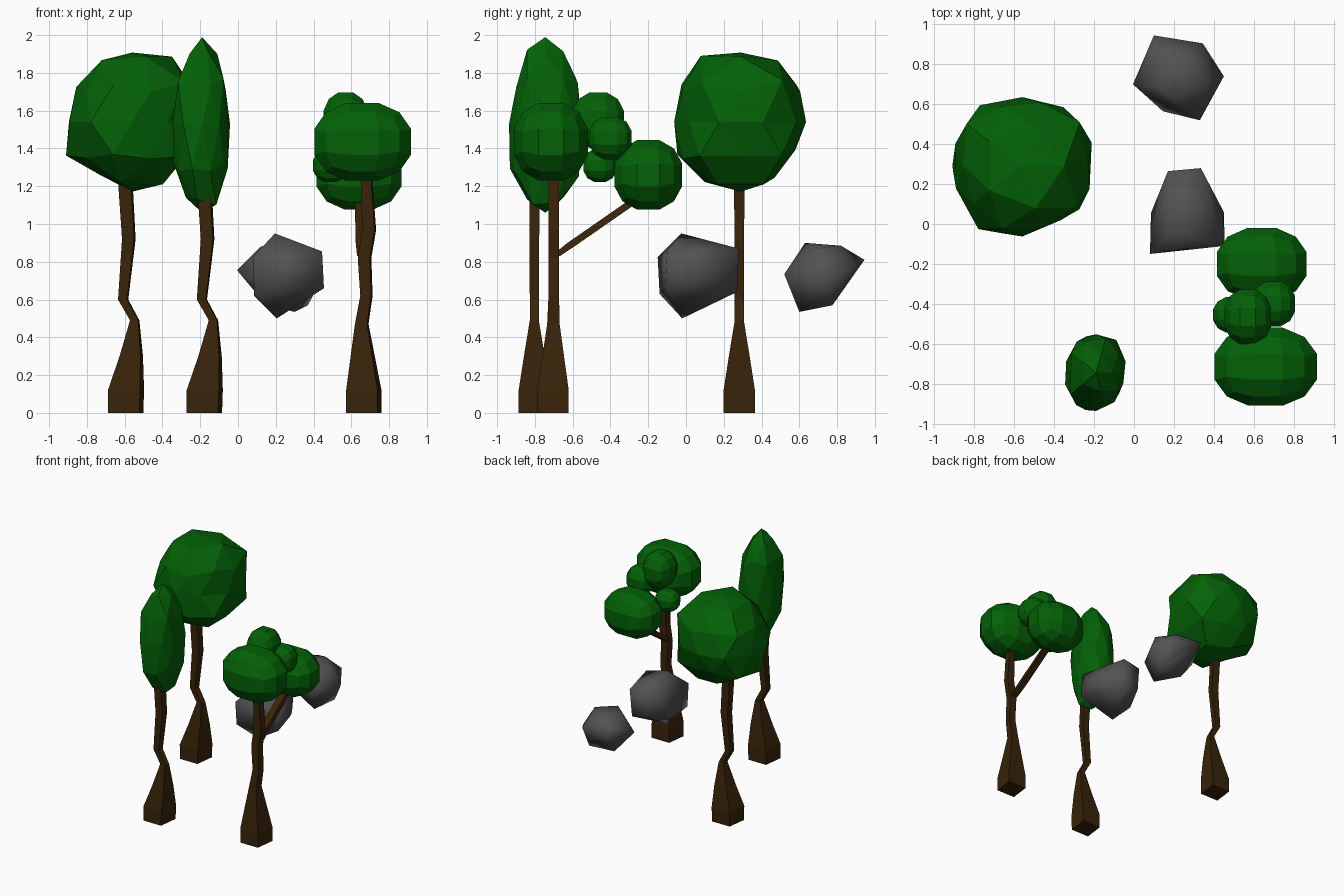
import bpy, bmesh, random
from mathutils import Vector

random.seed(11)


def material(name, rgb):
    m = bpy.data.materials.new(name)
    m.diffuse_color = (*rgb, 1)
    return m


LEAF = material("leaf_green", (0.001, 0.12, 0.002))
BARK = material("bark_brown", (0.04, 0.017, 0.003))
STONE = material("stone_grey", (0.085, 0.085, 0.085))


def finish(name, bm, mat, smooth=False):
    bmesh.ops.recalc_face_normals(bm, faces=bm.faces)
    for f in bm.faces:
        f.smooth = smooth
    me = bpy.data.meshes.new(name)
    bm.to_mesh(me)
    bm.free()
    me.materials.append(mat)
    ob = bpy.data.objects.new(name, me)
    bpy.context.collection.objects.link(ob)
    return ob


def limb(name, rings, skew=0.012):
    """Four-sided limb through rings of (x, y, z, half width x, half width y)."""
    bm = bmesh.new()
    loops = []
    for x, y, z, a, b in rings:
        k = skew * a / 0.095
        loops.append([bm.verts.new((x + i * a + j * k, y + j * b, z))
                      for i, j in ((-1, -1), (1, -1), (1, 1), (-1, 1))])
    for lo, hi in zip(loops, loops[1:]):
        for i in range(4):
            n = (i + 1) % 4
            bm.faces.new((lo[i], lo[n], hi[n], hi[i]))
    bm.faces.new(loops[0][::-1])
    bm.faces.new(loops[-1])
    return finish(name, bm, BARK)


def reach(outline, c, v):
    """How far a ray from c along v travels before leaving the outline."""
    best = 9.0
    for p, q in zip(outline, outline[1:] + outline[:1]):
        ex, ey = q[0] - p[0], q[1] - p[1]
        wx, wy = p[0] - c[0], p[1] - c[1]
        d = v[0] * ey - v[1] * ex
        if abs(d) < 1e-9:
            continue
        t = (wx * ey - wy * ex) / d
        s = (wx * v[1] - wy * v[0]) / d
        if t > 0 and -1e-6 <= s <= 1 + 1e-6:
            best = min(best, t)
    return best


def crown(name, centre, radii, front, side, top):
    """Faceted ball carved to its front, side and top outlines."""
    bm = bmesh.new()
    bmesh.ops.create_icosphere(bm, subdivisions=2, radius=1)
    c = centre
    for v in bm.verts:
        d = Vector([v.co[i] * radii[i] for i in range(3)])
        t = random.uniform(0.98, 1.16)
        for outline, (i, j) in ((front, (0, 2)), (side, (1, 2)), (top, (0, 1))):
            if abs(d[i]) + abs(d[j]) > 1e-4:
                t = min(t, reach(outline, (c[i], c[j]), (d[i], d[j])))
        v.co = Vector(c) + d * t
    return finish(name, bm, LEAF)


def puff(name, centre, half):
    """Rounded cube of 3 x 3 faces a side."""
    bm = bmesh.new()
    bmesh.ops.create_cube(bm, size=2)
    bmesh.ops.subdivide_edges(bm, edges=bm.edges[:], cuts=2, use_grid_fill=True)
    for v in bm.verts:
        n = v.co.normalized() / 0.925
        v.co = Vector([centre[i] + n[i] * half[i] for i in range(3)])
    return finish(name, bm, LEAF)


def rock(name, points):
    bm = bmesh.new()
    for p in points:
        bm.verts.new(p)
    bmesh.ops.convex_hull(bm, input=bm.verts[:])
    bmesh.ops.delete(bm, geom=[v for v in bm.verts if not v.link_faces], context="VERTS")
    return finish(name, bm, STONE, True)


# Trunks of the wide tree and the tall tree
for name, x, y in (("wide_tree_trunk", -0.595, 0.282), ("tall_tree_trunk", -0.178, -0.803)):
    limb(name, [(x + dx, y, z, a, b) for dx, z, a, b in (
        (0, 0, 0.083, 0.083), (0.002, 0.12, 0.085, 0.083), (0.03, 0.3, 0.055, 0.055),
        (0.048, 0.49, 0.022, 0.024), (-0.013, 0.6, 0.024, 0.024),
        (0.017, 0.92, 0.032, 0.026), (0, 1.2, 0.034, 0.027), (0, 1.32, 0.03, 0.025))])

# Forked tree: trunk and side branch
limb("forked_tree_trunk", [(0.666, -0.704, 0, 0.083, 0.083), (0.666, -0.704, 0.12, 0.083, 0.083),
                           (0.655, -0.702, 0.47, 0.032, 0.033), (0.68, -0.7, 0.62, 0.029, 0.028),
                           (0.67, -0.7, 0.82, 0.032, 0.027), (0.694, -0.7, 0.97, 0.033, 0.027),
                           (0.682, -0.7, 1.22, 0.027, 0.027), (0.68, -0.7, 1.32, 0.025, 0.025)])
limb("forked_tree_branch", [(0.662, -0.69, 0.83, 0.028, 0.022), (0.655, -0.6, 0.897, 0.028, 0.032),
                            (0.65, -0.3, 1.105, 0.028, 0.032), (0.645, -0.2, 1.18, 0.028, 0.032)])

# Wide crown
crown("wide_tree_crown", (-0.56, 0.29, 1.54), (0.37, 0.385, 0.375),
      [(-.93, 1.5), (-.91, 1.36), (-.57, 1.17), (-.42, 1.19), (-.3, 1.3), (-.2, 1.53),
       (-.23, 1.74), (-.36, 1.9), (-.55, 1.91), (-.79, 1.85), (-.87, 1.7)],
      [(-.1, 1.52), (-.045, 1.67), (.02, 1.88), (.19, 1.91), (.5, 1.905), (.605, 1.7),
       (.69, 1.54), (.45, 1.22), (.26, 1.16), (.015, 1.225), (-.055, 1.39)],
      [(-.93, .21), (-.89, .43), (-.705, .69), (-.59, .64), (-.38, .61), (-.22, .46),
       (-.2, .33), (-.225, .16), (-.28, 0), (-.38, .02), (-.62, -.09), (-.77, -.09), (-.8, .1)])

# Tall crown
crown("tall_tree_crown", (-0.19, -0.745, 1.53), (0.17, 0.2, 0.48),
      [(-.35, 1.38), (-.34, 1.69), (-.28, 1.86), (-.2, 2.0), (-.1, 1.89), (-.025, 1.5),
       (-.055, 1.29), (-.125, 1.06), (-.24, 1.06), (-.33, 1.26)],
      [(-.94, 1.6), (-.85, 1.87), (-.83, 1.99), (-.74, 2.0), (-.635, 1.9), (-.57, 1.74),
       (-.55, 1.5), (-.57, 1.21), (-.75, 1.05), (-.93, 1.21), (-.94, 1.4)],
      [(-.365, -.735), (-.26, -.54), (-.1, -.55), (-.025, -.73), (-.09, -.885),
       (-.15, -.94), (-.27, -.93), (-.33, -.86)])

# Forked tree leaf clumps
for name, centre, half in (
        ("leaf_clump_main", (0.66, -0.715, 1.435), (0.262, 0.2, 0.21)),
        ("leaf_clump_branch", (0.64, -0.2, 1.26), (0.23, 0.183, 0.188)),
        ("leaf_clump_top", (0.57, -0.465, 1.55), (0.12, 0.14, 0.15)),
        ("leaf_clump_right", (0.7, -0.4, 1.455), (0.11, 0.115, 0.115)),
        ("leaf_clump_low", (0.49, -0.455, 1.31), (0.095, 0.09, 0.09))):
    puff(name, centre, half)

# Floating rocks
rock("front_rock", [(.195, -.025, .95), (.205, -.02, .5), (.08, -.15, .825), (.085, -.14, .63),
                    (.445, -.1, .855), (.455, -.11, .66), (.45, .06, .72), (.335, .28, .87),
                    (.32, .27, .64), (.17, .265, .85), (.18, .26, .66), (.085, .055, .62)])
rock("back_rock", [(-.005, .7, .755), (.1, .945, .81), (.345, .905, .78), (.45, .74, .72),
                   (.33, .52, .735), (.145, .565, .66), (.2, .63, .9), (.25, .82, .885),
                   (.37, .775, .57), (.3, .6, .535), (.15, .75, .57), (.1, .84, .85),
                   (.12, .69, .88), (.37, .7, .87), (.3, .83, .65)])
